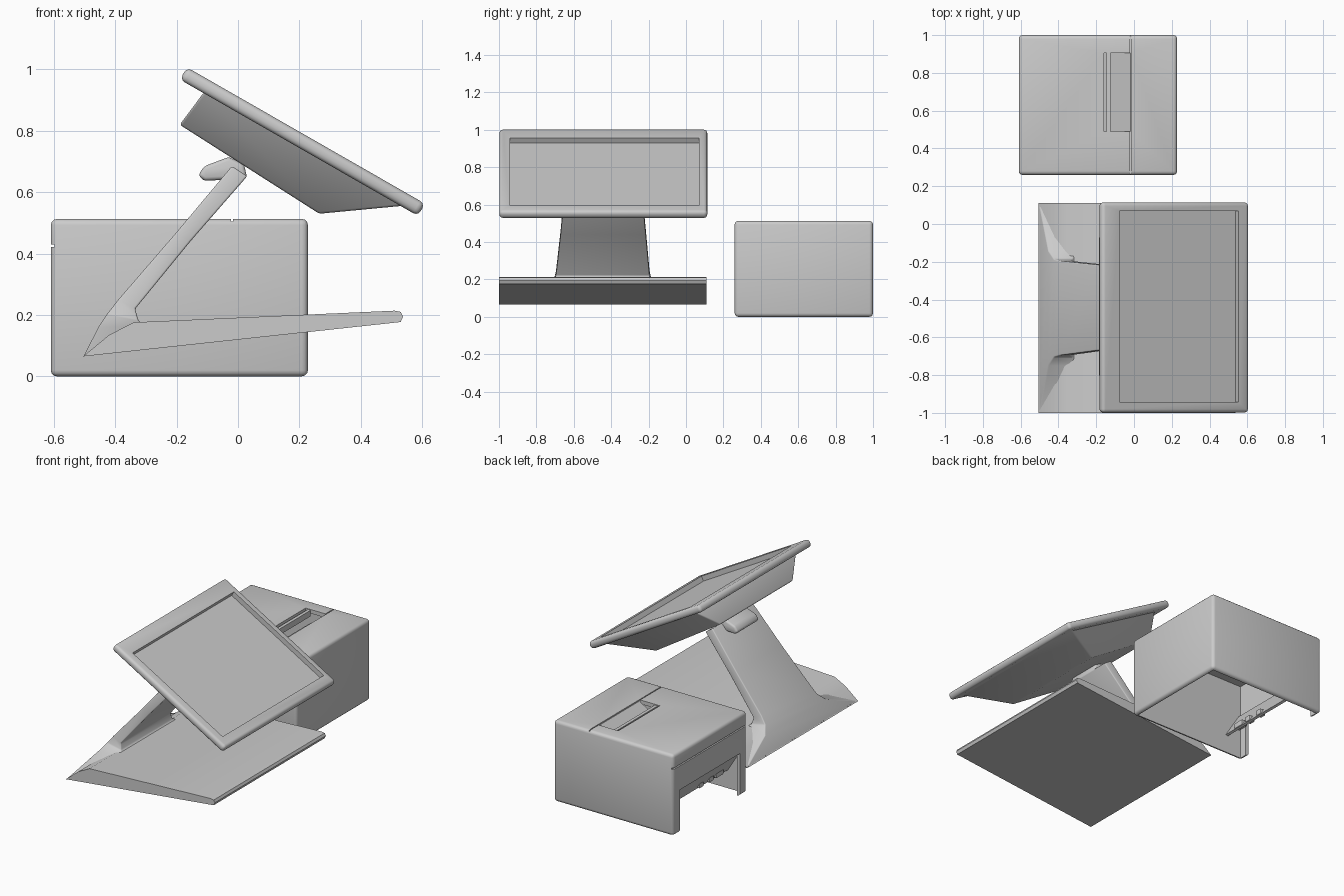
import bpy, bmesh, math
from mathutils import Matrix

if "Cube" in bpy.data.objects:
    bpy.data.objects.remove(bpy.data.objects["Cube"])


def finish(obj, bevel=0.0, segs=3, limit=30):
    bpy.ops.object.select_all(action='DESELECT')
    bpy.context.view_layer.objects.active = obj
    obj.select_set(True)
    if bevel:
        m = obj.modifiers.new("Bevel", 'BEVEL')
        m.width, m.segments = bevel, segs
        m.limit_method, m.angle_limit = 'ANGLE', math.radians(limit)
        bpy.ops.object.modifier_apply(modifier=m.name)
    bpy.ops.object.shade_smooth_by_angle(angle=math.radians(35))
    return obj


def loft(name, rings, bevel=0.0):
    """Skin a list of equal-length point rings and cap both ends."""
    bm = bmesh.new()
    vs = [[bm.verts.new(p) for p in r] for r in rings]
    n = len(rings[0])
    for a, b in zip(vs, vs[1:]):
        for i in range(n):
            j = (i + 1) % n
            bm.faces.new((a[i], a[j], b[j], b[i]))
    bm.faces.new(vs[0])
    bm.faces.new(vs[-1])
    bmesh.ops.recalc_face_normals(bm, faces=bm.faces)
    me = bpy.data.meshes.new(name)
    bm.to_mesh(me)
    bm.free()
    obj = bpy.data.objects.new(name, me)
    bpy.context.collection.objects.link(obj)
    return finish(obj, bevel)


def prism(name, pts, y0, y1, bevel=0.0):
    """Extrude an x-z profile along y."""
    return loft(name, [[(x, y, z) for x, z in pts] for y in (y0, y1)], bevel)


def box(name, x, y, z, bevel=0.0):
    return prism(name, [(x[0], z[0]), (x[1], z[0]), (x[1], z[1]), (x[0], z[1])], *y, bevel)


def cut(obj, cutter):
    bpy.ops.object.select_all(action='DESELECT')
    bpy.context.view_layer.objects.active = obj
    obj.select_set(True)
    m = obj.modifiers.new("Cut", 'BOOLEAN')
    m.operation, m.object, m.solver = 'DIFFERENCE', cutter, 'EXACT'
    bpy.ops.object.modifier_apply(modifier=m.name)
    bpy.data.objects.remove(cutter)


def strip(b, f, y0, y1):
    """Rectangular arm section between a back and a front x-z point."""
    return [(b[0], y0, b[1]), (b[0], y1, b[1]), (f[0], y1, f[1]), (f[0], y0, f[1])]


# stand: wedge base plate and flared, leaning arm
prism("stand_base", [(-.505, .065), (-.42, .135), (-.34, .176), (.51, .214), (.53, .21),
                     (.538, .195), (.53, .177)], -1, .11)
loft("stand_arm", [
    strip((-.503, .066), (-.34, .11), -.995, .105),
    strip((-.455, .16), (-.30, .165), -.75, -.14),
    strip((-.425, .205), (-.325, .182), -.705, -.185),
    strip((-.39, .25), (-.335, .22), -.695, -.195),
    strip((-.20, .47), (-.155, .44), -.67, -.215),
    strip((-.02, .685), (.03, .652), -.65, -.235)], .006)
# hinge bracket behind the top of the arm
prism("hinge_bracket", [(-.13, .655), (-.11, .685), (-.03, .715), (.02, .69), (.03, .645),
                        (-.11, .637)], -.55, -.33, .012)

# screen frame: tilted rounded slab with recessed display
tilt = Matrix.Translation((.21, -.442, .765)) @ Matrix.Rotation(math.radians(29.8), 4, 'Y')
frame = box("screen_frame", (-.447, .447), (-.556, .556), (-.023, .023), .018)
cut(frame, box("frame_cutter", (-.345, .381), (-.50, .512), (-.008, .1)))
frame.data.transform(tilt)
finish(frame)

# tapered housing behind the screen
def rect(a, b, y0, y1):
    return [(a[0], y0, a[1]), (b[0], y0, b[1]), (b[0], y1, b[1]), (a[0], y1, a[1])]

loft("screen_housing", [rect((-.11, .927), (.54, .556), -.95, .065),
                        rect((-.19, .82), (.265, .53), -.80, -.075)], .008)

# receipt printer: hollow casing open underneath
case = box("printer_case", (-.61, .228), (.26, 1), (0, .513), .02)
cut(case, box("cavity", (-.588, .206), (.282, .978), (-.1, .488)))
cut(case, box("cable_opening", (-.7, -.55), (.33, .93), (-.1, .27)))
cut(case, box("paper_slot", (-.16, -.018), (.49, .905), (.4, .6)))
# lid seams
cut(case, box("top_seam", (-.022, -.016), (.2, 1.1), (.505, .6)))
cut(case, box("back_seam", (-.7, -.598), (.2, 1.1), (.422, .43)))
finish(case)

# paper guide and tear bar in the slot
prism("paper_guide", [(-.018, .505), (-.018, .485), (-.15, .39), (-.16, .40)], .485, .91)
prism("tear_bar", [(-.145, .508), (-.125, .508), (-.125, .47), (-.145, .47)], .49, .905)
# recessed socket panel with small ports
prism("socket_panel", [(-.59, .275), (-.575, .28), (-.475, .12), (-.49, .115)], .282, .978)
for i, w in enumerate((.07, .04, .04)):
    y = .36 + i * .1
    box(f"port_{i + 1}", (-.515, -.475), (y, y + w), (.125, .16), .004)
